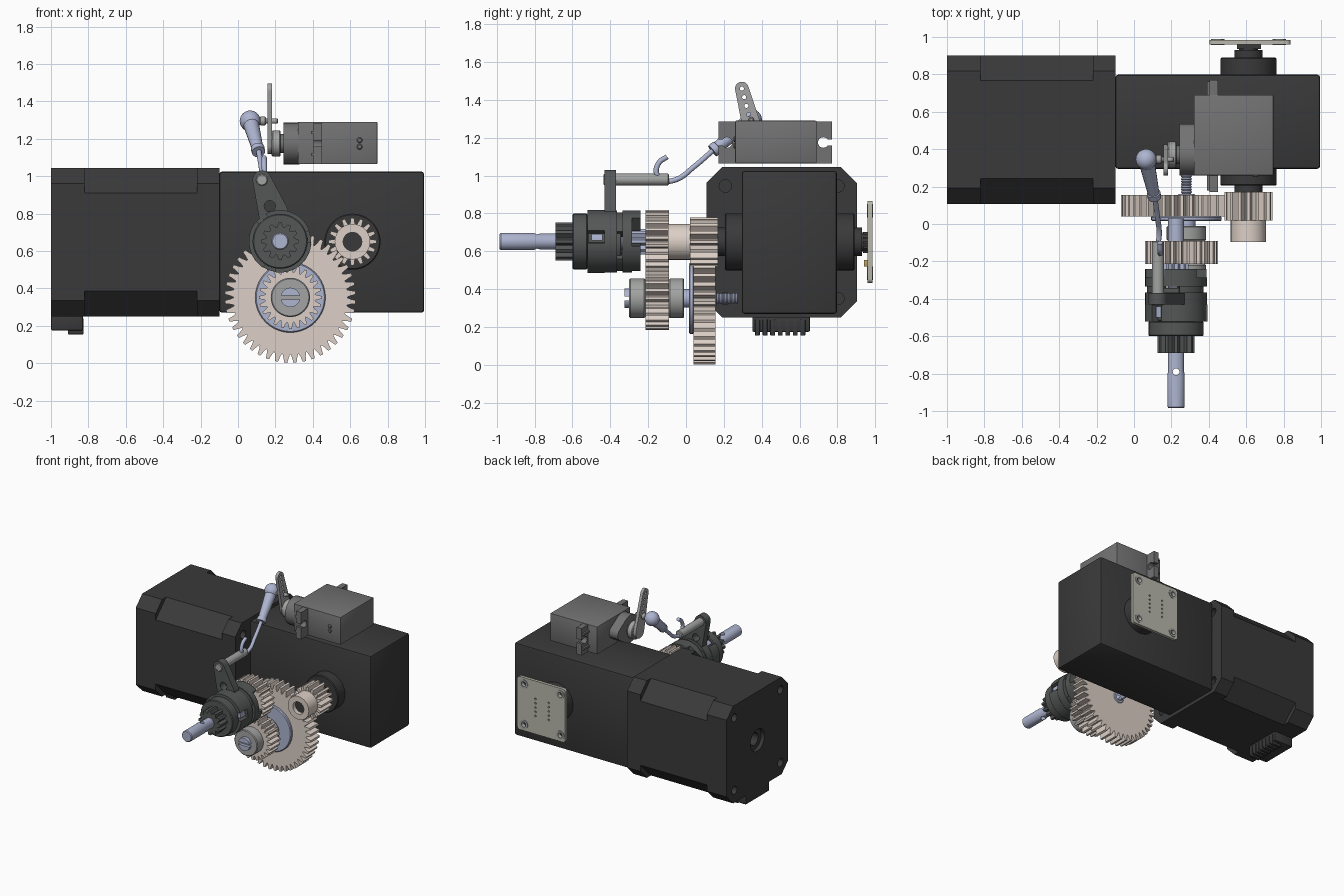
import bpy, bmesh
from math import sin, cos, pi, atan2, acos, hypot, radians
from mathutils import Matrix, Vector

if "Cube" in bpy.data.objects:
    bpy.data.objects.remove(bpy.data.objects["Cube"])


def mat(name, r, g, b):
    m = bpy.data.materials.new(name)
    m.diffuse_color = (r, g, b, 1)
    m.use_nodes = True
    m.node_tree.nodes["Principled BSDF"].inputs["Base Color"].default_value = m.diffuse_color
    return m


BLACK = mat("black", .042, .042, .042)
DARK = mat("dark_steel", .09, .095, .095)
GREY = mat("mid_grey", .17, .17, .17)
LIGHT = mat("light_grey", .36, .37, .36)
CREAM = mat("cream", .72, .63, .57)
BLUE = mat("blue_steel", .42, .46, .63)
BOARD = mat("board", .48, .47, .41)
BRASS = mat("brass", .5, .36, .12)

# local x, y, z -> world; loops for axis "y" are (x, z), for axis "x" are (y, z)
AXES = {"x": Matrix(((0, 0, 1), (1, 0, 0), (0, 1, 0))).to_4x4(),
        "y": Matrix(((1, 0, 0), (0, 0, -1), (0, 1, 0))).to_4x4()}


def from_bmesh(name, bm, m):
    me = bpy.data.meshes.new(name)
    bmesh.ops.recalc_face_normals(bm, faces=bm.faces)
    bm.to_mesh(me)
    bm.free()
    ob = bpy.data.objects.new(name, me)
    bpy.context.collection.objects.link(ob)
    me.materials.append(m)
    return ob


def curve_mesh(name, cu, m):
    """Turn curve data into a clean mesh object."""
    ob = bpy.data.objects.new(name + "_path", cu)
    bpy.context.collection.objects.link(ob)
    bpy.context.view_layer.update()
    me = bpy.data.meshes.new_from_object(ob.evaluated_get(bpy.context.evaluated_depsgraph_get()))
    bm = bmesh.new()
    bm.from_mesh(me)
    bmesh.ops.remove_doubles(bm, verts=bm.verts, dist=1e-5)
    bpy.data.objects.remove(ob)
    return bm


def plate(name, loops, axis, a, b, m):
    """Extrude outlines (first outer, rest holes) from a to b along the axis."""
    cu = bpy.data.curves.new(name, 'CURVE')
    cu.dimensions, cu.fill_mode, cu.extrude = '2D', 'BOTH', abs(b - a) / 2
    for pts in loops:
        s = cu.splines.new('POLY')
        s.points.add(len(pts) - 1)
        for p, q in zip(s.points, pts):
            p.co = (*q, 0, 1)
        s.use_cyclic_u = True
    bm = curve_mesh(name, cu, m)
    mid = (a + b) / 2
    off = Vector((mid, 0, 0)) if axis == "x" else Vector((0, mid, 0))
    bmesh.ops.transform(bm, matrix=Matrix.Translation(off) @ AXES[axis], verts=bm.verts)
    return from_bmesh(name, bm, m)


def tube(name, pts, radii, m, smooth=False):
    cu = bpy.data.curves.new(name, 'CURVE')
    cu.dimensions, cu.bevel_depth, cu.bevel_resolution, cu.use_fill_caps = '3D', 1, 6, True
    s = cu.splines.new('BEZIER' if smooth else 'POLY')
    ps = s.bezier_points if smooth else s.points
    ps.add(len(pts) - 1)
    for i, (p, q) in enumerate(zip(ps, pts)):
        p.co = q if smooth else (*q, 1)
        p.radius = radii[i] if isinstance(radii, (list, tuple)) else radii
        if smooth:
            p.handle_left_type = p.handle_right_type = 'AUTO'
    return from_bmesh(name, curve_mesh(name, cu, m), m)


def lathe(name, c, prof, axis, m, n=40):
    """Stepped round part: prof is (position on axis, radius)."""
    bm = bmesh.new()
    rings = []
    for t, r in prof:
        ring = []
        for u, v in circle(c, r, n):
            ring.append(bm.verts.new((t, u, v) if axis == "x" else (u, t, v)))
        rings.append(ring)
    for A, B in zip(rings, rings[1:]):
        for i in range(n):
            bm.faces.new((A[i], A[(i + 1) % n], B[(i + 1) % n], B[i]))
    bm.faces.new(rings[0])
    bm.faces.new(rings[-1])
    return from_bmesh(name, bm, m)


def cyl(name, c, r, a, b, m, axis="y"):
    e = min(.006, (b - a) / 4)
    return lathe(name, c, [(a, r - e), (a + e, r), (b - e, r), (b, r - e)], axis, m)


def block(name, lo, hi, m, bev=.008):
    bm = bmesh.new()
    bmesh.ops.create_cube(bm, size=1)
    for v in bm.verts:
        v.co = [l + (h - l) * (k + .5) for l, h, k in zip(lo, hi, v.co)]
    if bev:
        bmesh.ops.bevel(bm, geom=bm.edges[:], offset=bev, segments=2, affect='EDGES', profile=.5)
    return from_bmesh(name, bm, m)


def arc(c, r, a0, a1, n=16):
    return [(c[0] + r * cos(a0 + (a1 - a0) * i / n), c[1] + r * sin(a0 + (a1 - a0) * i / n)) for i in range(n + 1)]


def circle(c, r, n=32):
    return arc(c, r, 0, 2 * pi, n)[:-1]


def sector(c, r0, r1, a0, a1):
    return arc(c, r1, a0, a1) + arc(c, r0, a1, a0)


def capsule(c0, r0, c1, r1):
    a = atan2(c1[1] - c0[1], c1[0] - c0[0])
    t = acos((r0 - r1) / hypot(c1[0] - c0[0], c1[1] - c0[1]))
    return arc(c1, r1, a - t, a + t) + arc(c0, r0, a + t, a + 2 * pi - t)


def octagon(c, h, k):
    return [(c[0] + x * h, c[1] + y * h) for x, y in ((1, k), (k, 1), (-k, 1), (-1, k), (-1, -k), (-k, -1), (k, -1), (1, -k))]


def teeth(c, n, r, depth, phase=0):
    pts = []
    for i in range(n):
        for f, rr in ((-.45, r - depth), (-.3, r - depth * .6), (-.17, r), (.17, r), (.3, r - depth * .6), (.45, r - depth)):
            a = 2 * pi * (i + f + phase) / n
            pts.append((c[0] + rr * cos(a), c[1] + rr * sin(a)))
    return pts


# motor: two end caps around a body with wider chamfers
MC = (.505, .648)
screws = [circle((MC[0] + i * .297, MC[1] + j * .297), .033, 20) for i in (-1, 1) for j in (-1, 1)]
plate("motor_rear_cap", [octagon(MC, .397, .79), circle(MC, .09)] + screws, "x", -1, -.82, BLACK)
plate("motor_body", [octagon(MC, .397, .66)], "x", -.82, -.22, BLACK)
plate("motor_front_cap", [octagon(MC, .397, .79)] + screws, "x", -.22, -.1, BLACK)
plate("motor_rear_bearing", [circle(MC, .089), circle(MC, .05)], "x", -.97, -.9, BLACK)
block("motor_connector", (-1, .35, .175), (-.83, .655, .26), BLACK)
for i in range(7):
    y = .365 + i * .04
    block("connector_rib", (-.91, y, .155), (-.825, y + .025, .24), BLACK, .003)

# gearbox with through output
P = (.612, .65)
block("gearbox", (-.1, .295, .27), (.995, .798, 1.025), BLACK, .015)
cyl("output_boss", P, .15, .205, .89, BLACK)
lathe("output_shaft", P, [(-.06, .05), (.13, .05), (.13, .075), (.93, .075), (.93, .05), (.965, .05)], "y", BLACK)

# sensor board on the back
corners = [(P[0] + i * .165, P[1] + j * .165) for i in (-1, 1) for j in (-1, 1)]
rim = [p for k, (sx, sy) in enumerate(((1, 1), (-1, 1), (-1, -1), (1, -1)))
       for p in arc((P[0] + .008 + sx * .195, P[1] + sy * .195), .022, k * pi / 2, (k + 1) * pi / 2, 6)]
dots = [circle((P[0] + i * .06, P[1] + j * .035), .008, 10) for i in (-1, 1) for j in range(-2, 3)]
plate("sensor_board", [rim] + [circle(c, .02, 20) for c in corners] + dots, "y", .96, .985, BOARD)
for c in corners:
    plate("board_hole_ring", [circle(c, .036), circle(c, .02)], "y", .957, .989, LIGHT)
for i in range(5):
    block("board_pin", (.55, .935, .59 + i * .025), (.68, .965, .602 + i * .025), BLACK, 0)
block("board_chip", (.58, .94, .52), (.64, .962, .555), BRASS, .003)

# gear train
B, S = (.28, .352), (.225, .652)
plate("pinion_gear", [teeth(P, 16, .128, .042), circle(P, .05)], "y", .02, .17, CREAM)
plate("pinion_hub", [circle(P, .095), circle(P, .05)], "y", -.095, .02, CREAM)
plate("large_gear", [teeth(B, 44, .35, .045, .5), circle(B, .04)], "y", .04, .155, CREAM)
cyl("large_gear_flange", B, .188, .015, .042, BLUE)
plate("lower_gear", [teeth(B, 24, .168, .034), circle(B, .04)], "y", -.215, -.09, CREAM)
plate("upper_gear", [teeth(S, 24, .168, .034, .5), circle(S, .04)], "y", -.215, -.09, CREAM)
cyl("lower_hub_front", B, .105, -.3, -.215, LIGHT)
cyl("lower_hub_rear", B, .105, -.09, -.01, LIGHT)
cyl("lower_shaft", B, .048, -.3, .16, BLUE)
for k in (0, 1):
    plate("slotted_screw_half", [arc(B, .052, k * pi + .2, k * pi + pi - .2)], "y", -.325, -.3, BLUE)
lathe("lower_bolt", B, [(.15 + i * .007, .03 if i % 2 else .024) for i in range(19)], "y", BLUE, 20)

# output shaft with cross hole
shaft = lathe("drive_shaft", S, [(-.985, .04), (-.978, .046), (-.8, .046), (-.79, .042), (.03, .042)], "y", BLUE)
cutter = tube("cross_hole_cutter", [(S[0], -.79, .5), (S[0], -.79, .8)], .018, BLUE)
mod = shaft.modifiers.new("hole", 'BOOLEAN')
mod.object, mod.operation = cutter, 'DIFFERENCE'
bpy.context.view_layer.objects.active = shaft
bpy.ops.object.modifier_apply(modifier="hole")
bpy.data.objects.remove(cutter)

# jaw clutch
bore = circle(S, .041)
plate("clutch_spline", [teeth(S, 12, .1, .024), bore], "y", -.69, -.6, DARK)
cyl("clutch_nose", S, .147, -.6, -.52, DARK)
cyl("clutch_core", S, .125, -.52, -.34, DARK)
plate("fork_ring", [circle(S, .165, 48), circle(S, .115)], "y", -.43, -.365, DARK)
plate("dog_disc", [circle(S, .165, 48), bore], "y", -.335, -.285, DARK)
plate("shaft_spline", [teeth(S, 8, .068, .018), bore], "y", -.3, -.21, BLUE)
for k in range(3):
    a = k * 2 * pi / 3 + .35
    plate("clutch_jaw", [sector(S, .1, .167, a, a + 1.7)], "y", -.52, -.43, DARK)
    plate("dog_jaw", [sector(S, .07, .155, a, a + 1.1)], "y", -.367, -.335, DARK)
    plate("gear_jaw", [sector(S, .075, .165, a + .5, a + 1.6)], "y", -.285, -.24, DARK)
    plate("clutch_key", [sector(S, .1, .15, a + 1.78, a + 2.02)], "y", -.5, -.44, BLUE)

# shift lever and its pin
T = (.128, .98)
plate("shift_lever", [capsule((.19, .8), .08, T, .05), circle((.17, .84), .03, 20)], "y", -.43, -.37, DARK)
cyl("lever_pin", T, .032, -.435, -.09, LIGHT)

# linkage rod with hooked end and ball socket
tube("link_rod", [(.14, -.1, 1.1), (.14, -.145, 1.065), (.14, -.155, 1.01), (.13, -.12, .975),
                  (.135, -.05, .98), (.125, .04, 1.045), (.11, .15, 1.14)], .014, BLUE, True)
K = Vector((.065, .345, 1.295))
q = Vector((.11, .14, 1.13))
tube("link_socket", [q, q.lerp(K, .12), q.lerp(K, .13), K], [.036, .037, .031, .044], BLUE)
bm = bmesh.new()
bmesh.ops.create_uvsphere(bm, u_segments=32, v_segments=16, radius=.056, matrix=Matrix.Translation(K))
from_bmesh("link_ball", bm, BLUE)
cyl("ball_stud", K.yz, .014, .06, .215, LIGHT, "x")
cyl("ball_collar", K.yz, .024, .115, .15, LIGHT, "x")

# servo
H = (.37, 1.175)
block("servo_case", (.32, .26, 1.065), (.745, .69, 1.29), GREY, .005)
plate("servo_nose", [capsule(H, .112, (.485, 1.175), .05)], "x", .243, .33, GREY)
ear = []
for s, y in ((1, .77), (-1, .172)):
    ear += [(y, H[1] - s * .11), (y, H[1] - s * .015)]
    a0 = (0 if s > 0 else pi) - .6
    ear += arc((y - s * .045, H[1]), .028, a0, a0 - 2 * pi + 1.2)
    ear += [(y, H[1] + s * .015), (y, H[1] + s * .11)]
plate("servo_flange", [ear], "x", .405, .45, GREY)
for y0, y1 in ((.18, .26), (.69, .762)):
    for dz in (-.06, .06):
        block("flange_rib", (.39, y0, H[1] + dz - .008), (.41, y1, H[1] + dz + .008), GREY, 0)
for dz in (-.018, .018):
    cyl("servo_wire", (.65, H[1] + dz), .015, .25, .27, GREY)
cyl("servo_spindle", H, .05, .22, .25, GREY, "x")
cyl("horn_hub", H, .07, .18, .228, LIGHT, "x")
tip = (.295, 1.46)
holes = [circle((H[0] + (tip[0] - H[0]) * f, H[1] + (tip[1] - H[1]) * f), .011, 14) for f in (.36, .52, .68, .84, 1)]
plate("servo_horn", [capsule(H, .055, tip, .036)] + holes, "x", .157, .181, LIGHT)

bpy.ops.object.select_all(action='SELECT')
bpy.ops.object.shade_smooth_by_angle(angle=radians(30))
